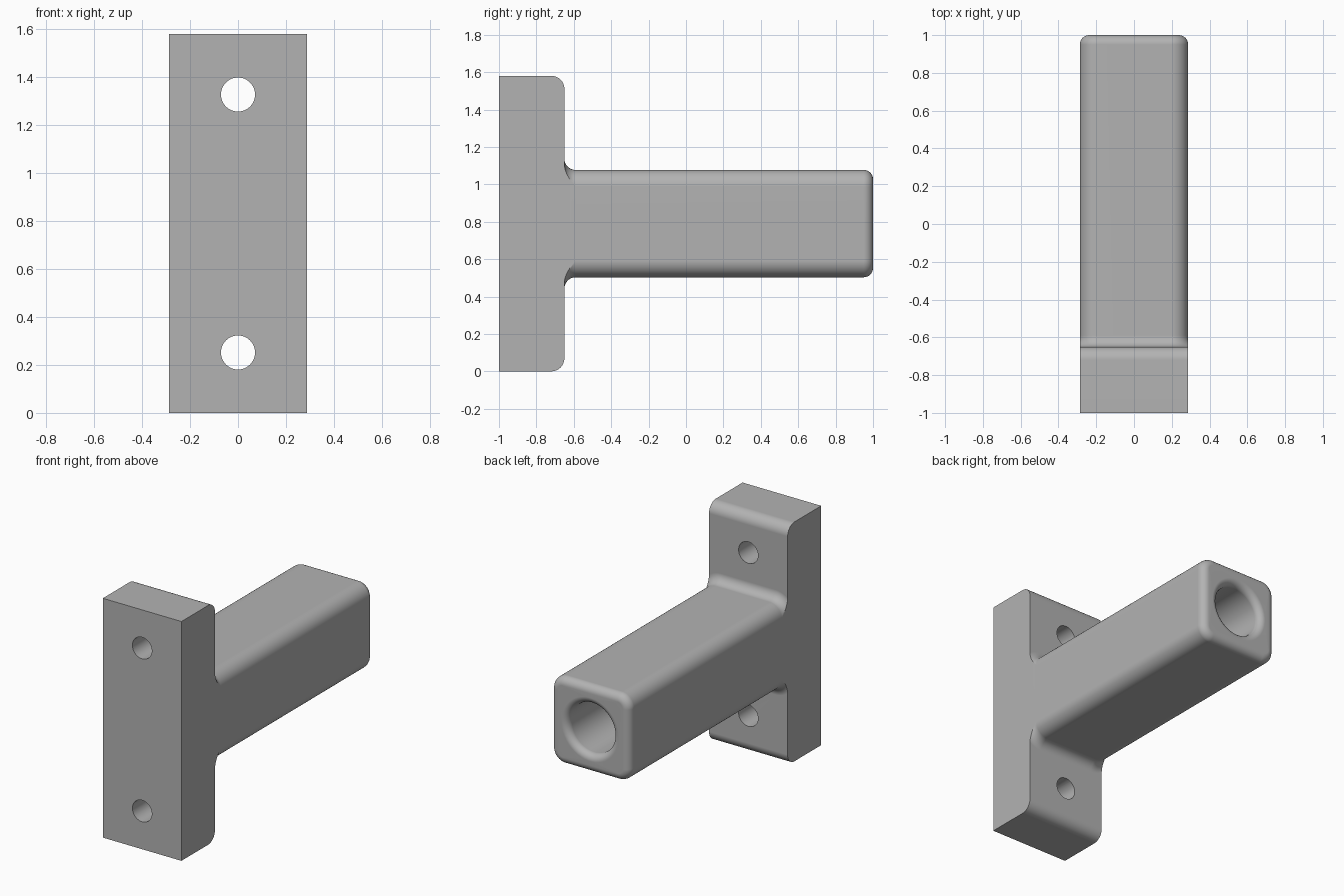
import bpy, bmesh, math
from mathutils import Matrix

cube = bpy.data.objects.get("Cube")
if cube:
    bpy.data.objects.remove(cube, do_unlink=True)

# Main dimensions
HALF = 0.287          # half width of plate and arm
HEIGHT = 1.58
MID = HEIGHT / 2
PLATE_BACK = -0.65
PLATE_ROUND = 0.07
CORNER = 0.09         # rounding along the arm
FLARE = 0.06          # blend between arm and plate
TIP = 0.05            # rounding at the arm end
BORE, LIP = 0.165, 0.045
K = 12                # points per corner
STEPS = 8

grey = bpy.data.materials.new("plain_grey")
grey.use_nodes = True
colour = (0.45, 0.45, 0.45, 1)
grey.diffuse_color = colour
grey.node_tree.nodes["Principled BSDF"].inputs["Base Color"].default_value = colour


def make_object(name, bm):
    bmesh.ops.recalc_face_normals(bm, faces=bm.faces)
    mesh = bpy.data.meshes.new(name)
    bm.to_mesh(mesh)
    bm.free()
    mesh.materials.append(grey)
    obj = bpy.data.objects.new(name, mesh)
    bpy.context.collection.objects.link(obj)
    return obj


def square_ring(y, grow):
    """Rounded square grown by an offset, its sides kept flush with the plate."""
    radius = CORNER + grow
    start = math.acos(CORNER / radius) if grow > 0 else 0
    centre = HALF - CORNER
    ring = []
    for q in range(4):
        sx, sz = (1, -1, -1, 1)[q], (1, 1, -1, -1)[q]
        for j in range(K):
            t = j / (K - 1)
            a = start + (math.pi / 2 - start) * (1 - t if q % 2 else t)
            ring.append((sx * (centre + radius * math.cos(a)), y,
                         MID + sz * (centre + radius * math.sin(a))))
    return ring


def round_ring(y, radius):
    angles = [(i + 0.5) / (4 * K) * math.tau for i in range(4 * K)]
    return [(radius * math.cos(a), y, MID + radius * math.sin(a)) for a in angles]


def loft(name, rings):
    bm = bmesh.new()
    loops = [[bm.verts.new(p) for p in ring] for ring in rings]
    for a, b in zip(loops, loops[1:]):
        for i in range(len(a)):
            j = (i + 1) % len(a)
            bm.faces.new((a[i], a[j], b[j], b[i]))
    bm.faces.new(loops[0])
    bm.faces.new(loops[-1])
    return make_object(name, bm)


def boolean(target, other, operation):
    mod = target.modifiers.new(operation, "BOOLEAN")
    mod.operation, mod.solver, mod.object = operation, "EXACT", other
    bpy.context.view_layer.objects.active = target
    bpy.ops.object.modifier_apply(modifier=mod.name)
    bpy.data.objects.remove(other, do_unlink=True)


# Mounting plate: side profile with rounded back edges, extruded across
profile = [(-1, HEIGHT), (-1, 0)]
for z, first in ((PLATE_ROUND, -90), (HEIGHT - PLATE_ROUND, 0)):
    for i in range(STEPS + 1):
        a = math.radians(first + 90 * i / STEPS)
        profile.append((PLATE_BACK - PLATE_ROUND + PLATE_ROUND * math.cos(a),
                        z + PLATE_ROUND * math.sin(a)))
bm = bmesh.new()
side = bm.faces.new([bm.verts.new((-HALF, y, z)) for y, z in profile])
extruded = bmesh.ops.extrude_face_region(bm, geom=[side])["geom"]
bmesh.ops.translate(bm, vec=(2 * HALF, 0, 0),
                    verts=[v for v in extruded if isinstance(v, bmesh.types.BMVert)])
bracket = make_object("bracket", bm)

# Arm: flared root, rounded tip, rounded mouth and blind bore
quarter = [math.pi / 2 * i / STEPS for i in range(STEPS + 1)]
rings = [square_ring(PLATE_BACK - 0.1, FLARE)]
rings += [square_ring(PLATE_BACK + FLARE * (1 - math.cos(a)), FLARE * (1 - math.sin(a)))
          for a in quarter]
rings += [square_ring(1 - TIP + TIP * math.sin(a), -TIP * (1 - math.cos(a))) for a in quarter]
rings += [round_ring(1 - LIP * (1 - math.cos(a)), BORE + LIP * (1 - math.sin(a)))
          for a in quarter]
rings.append(round_ring(PLATE_BACK, BORE))
boolean(bracket, loft("arm", rings), "UNION")

# Screw holes through the plate
for z in (0.252, 1.328):
    bm = bmesh.new()
    bmesh.ops.create_cone(bm, cap_ends=True, segments=48, radius1=0.071, radius2=0.071, depth=1,
                          matrix=Matrix.Translation((0, -0.85, z)) @ Matrix.Rotation(math.pi / 2, 4, "X"))
    cutter = make_object("screw_hole_cutter", bm)
    cutter.hide_render = True
    boolean(bracket, cutter, "DIFFERENCE")

# Smooth rounds, crisp edges
bpy.ops.object.select_all(action="DESELECT")
bracket.select_set(True)
bpy.context.view_layer.objects.active = bracket
bpy.ops.object.shade_smooth_by_angle(angle=math.radians(30))
weighted = bracket.modifiers.new("even_shading", "WEIGHTED_NORMAL")
weighted.keep_sharp = True
